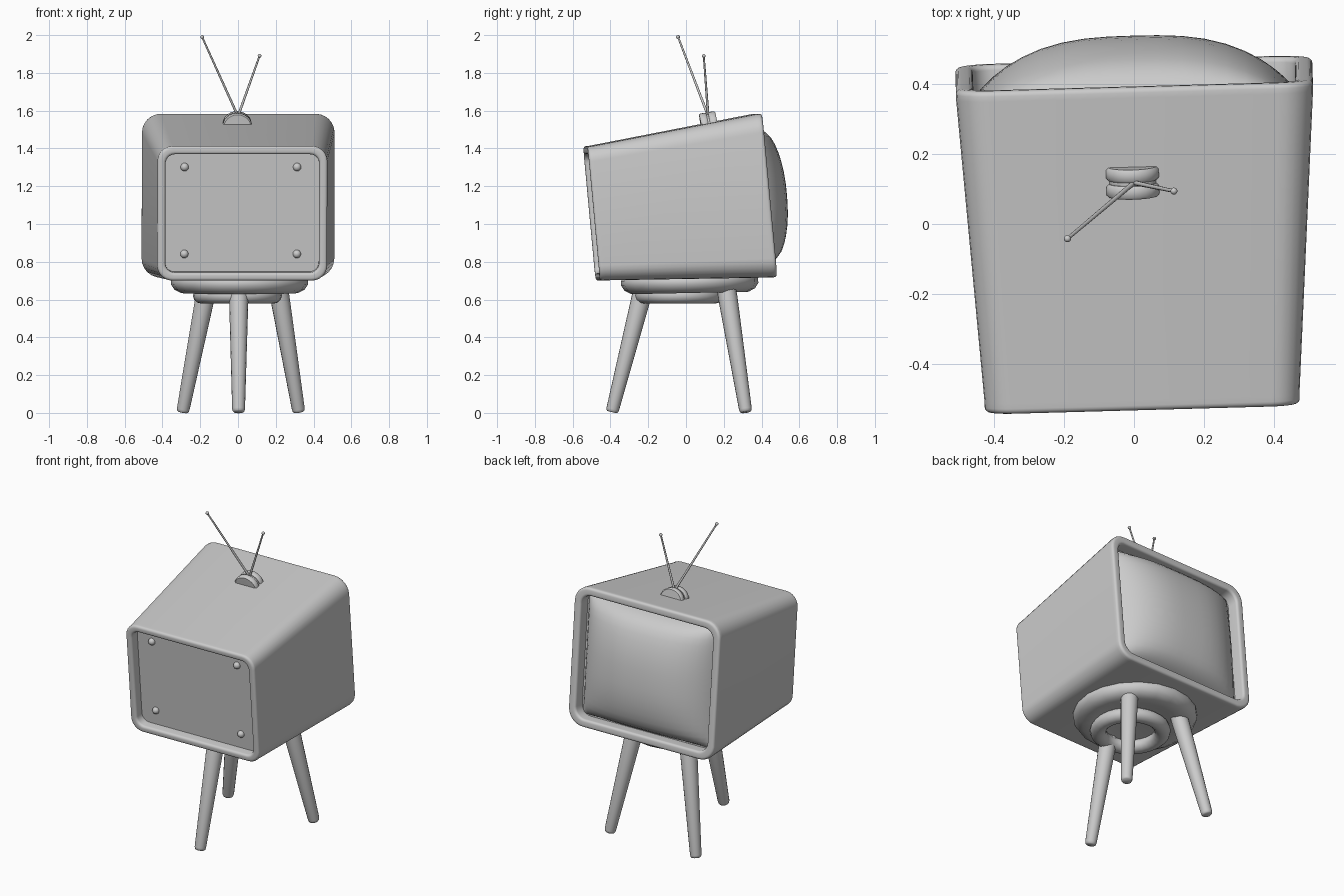
import bpy, bmesh
from math import radians, sin, cos, pi
from mathutils import Vector, Matrix

if "Cube" in bpy.data.objects:
    bpy.data.objects.remove(bpy.data.objects["Cube"])


def finish(bm, name, angle=35):
    bmesh.ops.recalc_face_normals(bm, faces=bm.faces)
    me = bpy.data.meshes.new(name)
    bm.to_mesh(me)
    bm.free()
    ob = bpy.data.objects.new(name, me)
    bpy.context.collection.objects.link(ob)
    bpy.ops.object.select_all(action='DESELECT')
    ob.select_set(True)
    bpy.context.view_layer.objects.active = ob
    bpy.ops.object.shade_smooth_by_angle(angle=radians(angle))
    return ob


def loft(rings, name, closed=False, angle=45):
    bm = bmesh.new()
    rows = [[bm.verts.new(p) for p in r] for r in rings]
    pairs = list(zip(rows, rows[1:])) + ([(rows[-1], rows[0])] if closed else [])
    for a, b in pairs:
        n = len(a)
        for i in range(n):
            bm.faces.new((a[i], a[(i + 1) % n], b[(i + 1) % n], b[i]))
    if not closed:
        bm.faces.new(rows[0])
        bm.faces.new(rows[-1])
    return finish(bm, name, angle)


def rounded_rect(m, w, h, r, y, steps=6):
    pts = []
    for k, (sx, sz) in enumerate(((1, 1), (-1, 1), (-1, -1), (1, -1))):
        for i in range(steps + 1):
            a = (k + i / steps) * pi / 2
            pts.append(m @ Vector((sx * (w / 2 - r) + r * cos(a), y,
                                   sz * (h / 2 - r) + r * sin(a))))
    return pts


def lathe(profile, m, name, n=24, closed=False):
    return loft([[m @ Vector((r * cos(2 * pi * i / n), r * sin(2 * pi * i / n), z))
                  for i in range(n)] for r, z in profile], name, closed)


def rod(a, b, profile, name, n=16):
    # profile: (fraction along the axis, radius)
    a, b = Vector(a), Vector(b)
    d = b - a
    m = Matrix.Translation(a) @ d.to_track_quat('Z', 'Y').to_matrix().to_4x4()
    return lathe([(r, t * d.length) for t, r in profile], m, name, n)


def ball(p, r, name):
    bm = bmesh.new()
    bmesh.ops.create_uvsphere(bm, u_segments=14, v_segments=8, radius=r,
                              matrix=Matrix.Translation(p))
    return finish(bm, name, 60)


# Frames of the two tilted ends of the cabinet
tilt = Matrix.Rotation(radians(1.6), 4, 'Z') @ Matrix.Rotation(radians(5.3), 4, 'X')
screen_end = Matrix.Translation((0, 0.43, 1.152)) @ tilt
back_end = Matrix.Translation((0.023, -0.5, 1.055)) @ tilt


# Cabinet: tapered shell with a rounded rim and a recess at each end
def end_rings(m, w, h, r, rim, depth, sign):
    prof = [(rim, depth)]
    b = 0.015
    for i in range(5):
        a = i * pi / 8
        prof.append((rim - b + b * cos(a), b - b * sin(a)))
    for i in range(5):
        a = i * pi / 8
        prof.append((b - b * sin(a), b - b * cos(a)))
    prof.append((0, 0.03))
    return [rounded_rect(m, w - 2 * i, h - 2 * i, r - 0.7 * i, sign * d) for i, d in prof]


loft(end_rings(back_end, 0.9, 0.715, 0.08, 0.043, 0.06, 1)
     + end_rings(screen_end, 1.02, 0.869, 0.1, 0.05, 0.075, -1)[::-1], "cabinet")

# Bulging screen
bm = bmesh.new()
N = 20
grid = []
for j in range(N + 1):
    v = sin((j / N - 0.5) * pi)
    row = []
    for i in range(N + 1):
        u = sin((i / N - 0.5) * pi)
        edge = (1 - abs(u) ** 12) * (1 - abs(v) ** 16)
        dome = (1 - abs(u) ** 2.9) * (1 - 0.6 * abs(v) ** 2.4)
        h = -0.075 + 0.03 * edge + 0.148 * dome * (1 - abs(v) ** 16)
        row.append(bm.verts.new(screen_end @ Vector((u * 0.45, h, v * 0.376))))
    grid.append(row)
for j in range(N):
    for i in range(N):
        bm.faces.new((grid[j][i + 1], grid[j][i], grid[j + 1][i], grid[j + 1][i + 1]))
screen = finish(bm, "screen", 60)
if screen.data.polygons[N * N // 2 + N // 2].normal.y < 0:
    screen.data.flip_normals()

# Back panel screws
for sx in (-1, 1):
    for sz in (-1, 1):
        ball(back_end @ Vector((sx * 0.298 - 0.007, 0.058, sz * 0.231 + 0.011)), 0.022, "panel_screw")

# Swivel plate and ring under the cabinet
base = Matrix.Translation((0.008, 0.034, 0)) @ Matrix.Rotation(radians(1.2), 4, 'X')
lathe([(0.30, 0.74), (0.345, 0.73), (0.363, 0.705), (0.363, 0.68), (0.345, 0.653), (0.31, 0.635),
       (0.25, 0.635), (0.2, 0.65)], base, "swivel_plate", 20)
lathe([(0.188 + 0.048 * cos(a * pi / 6), 0.621 + 0.043 * sin(a * pi / 6)) for a in range(12)],
      Matrix.Translation((-0.003, -0.037, 0)), "leg_ring", 28, True)

# Three splayed legs
for name, foot, top in (("front_leg", (0.003, -0.392, 0.004), (0.004, -0.222, 0.67)),
                        ("left_leg", (-0.293, 0.317, 0.004), (-0.163, 0.212, 0.67)),
                        ("right_leg", (0.322, 0.317, 0.004), (0.212, 0.212, 0.67))):
    rod(foot, top, ((0, 0.025), (0.008, 0.031), (0.025, 0.034), (0.9, 0.051), (1, 0.051)), name)

# Antenna base: two half discs on a smaller core
dock = Matrix.Translation((-0.004, 0.122, 1.525)) @ tilt @ Matrix.Rotation(radians(4.5), 4, 'X')


def half_disc(r, h, y0, y1, bevel, name):
    def section(y, s):
        arc = [dock @ Vector((r * s * cos(pi * i / 12), y, h * s * sin(pi * i / 12)))
               for i in range(13)]
        return arc + [dock @ Vector((-r * s, y, -0.012)), dock @ Vector((r * s, y, -0.012))]
    s = 1 - bevel / r
    loft([section(y0, s), section(y0 + bevel, 1), section(y1 - bevel, 1), section(y1, s)], name)


half_disc(0.077, 0.067, -0.043, -0.005, 0.007, "antenna_base_front")
half_disc(0.077, 0.067, 0.005, 0.043, 0.007, "antenna_base_rear")
half_disc(0.068, 0.057, -0.01, 0.01, 0.001, "antenna_base_core")

# Antenna rods with ball tips
for side, tip in (("left", (-0.19, -0.042, 1.99)), ("right", (0.114, 0.094, 1.89))):
    rod((0, 0.118, 1.57), tip, ((0, 0.007), (1, 0.005)), side + "_antenna", 10)
    ball(Vector(tip), 0.01, side + "_antenna_tip")
